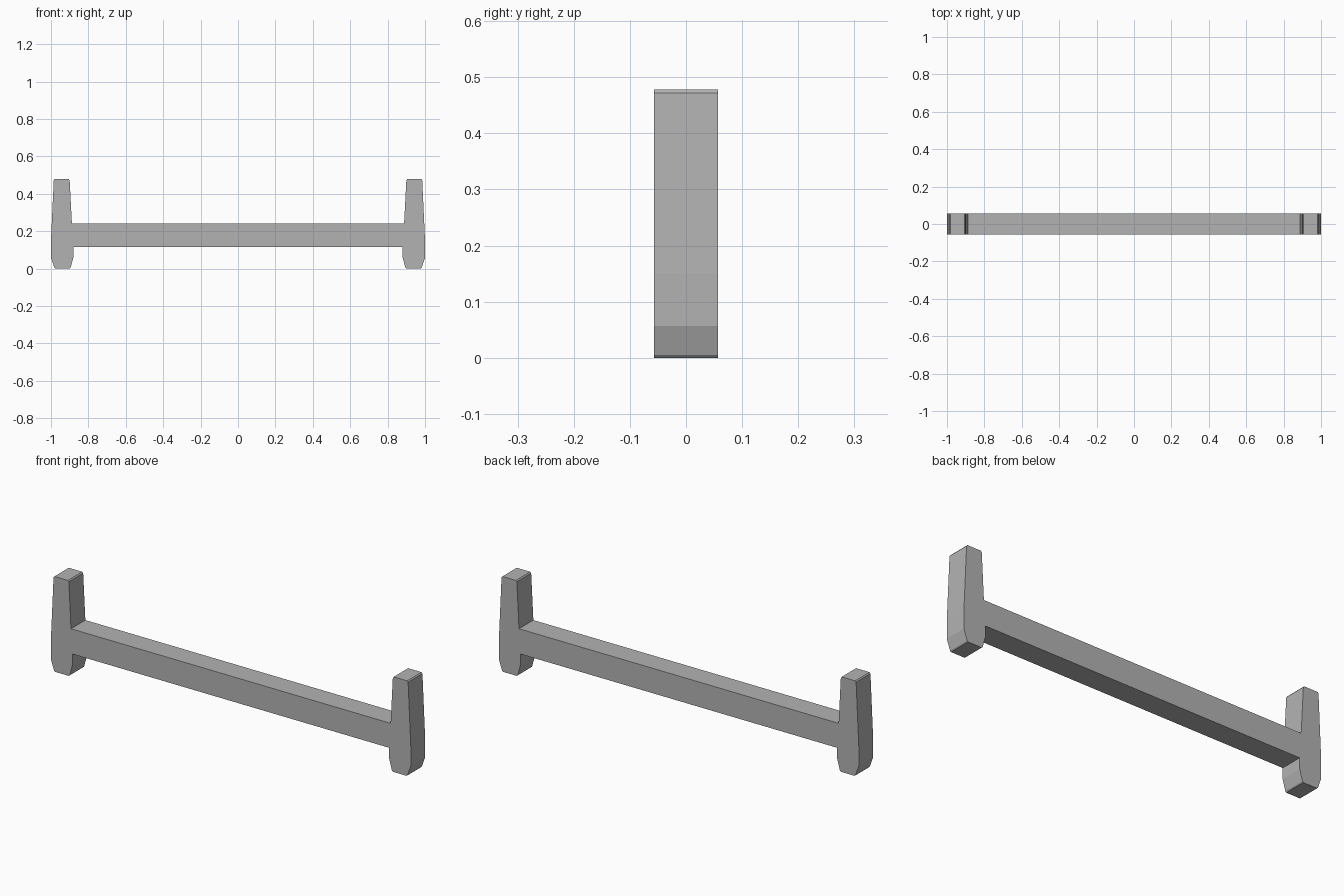
import bpy
import bmesh

cube = bpy.data.objects.get("Cube")
if cube:
    bpy.data.objects.remove(cube, do_unlink=True)

HALF_DEPTH = 0.057

# Plain grey material
grey = bpy.data.materials.new("plain_grey")
grey.use_nodes = True
colour = (0.45, 0.45, 0.45, 1)
grey.diffuse_color = colour
grey.node_tree.nodes["Principled BSDF"].inputs["Base Color"].default_value = colour

# Right half of the outline: crossbar underside, tapered end post, crossbar top
half = [
    (0.88, 0.115), (0.88, 0.06), (0.895, 0.005), (0.90, 0),
    (0.977, 0), (0.982, 0.005), (1, 0.057), (1, 0.15),
    (0.985, 0.472), (0.98, 0.478), (0.905, 0.478), (0.90, 0.472),
    (0.888, 0.24),
]
outline = half + [(-x, z) for x, z in reversed(half)]

# Extrude the mirrored outline through the depth
bm = bmesh.new()
face = bm.faces.new([bm.verts.new((x, -HALF_DEPTH, z)) for x, z in outline])
extruded = bmesh.ops.extrude_face_region(bm, geom=[face])["geom"]
moved = [v for v in extruded if isinstance(v, bmesh.types.BMVert)]
bmesh.ops.translate(bm, verts=moved, vec=(0, 2 * HALF_DEPTH, 0))
bmesh.ops.recalc_face_normals(bm, faces=bm.faces)

mesh = bpy.data.meshes.new("crossbar_with_end_posts")
bm.to_mesh(mesh)
bm.free()
mesh.materials.append(grey)
body = bpy.data.objects.new("crossbar_with_end_posts", mesh)
bpy.context.collection.objects.link(body)
